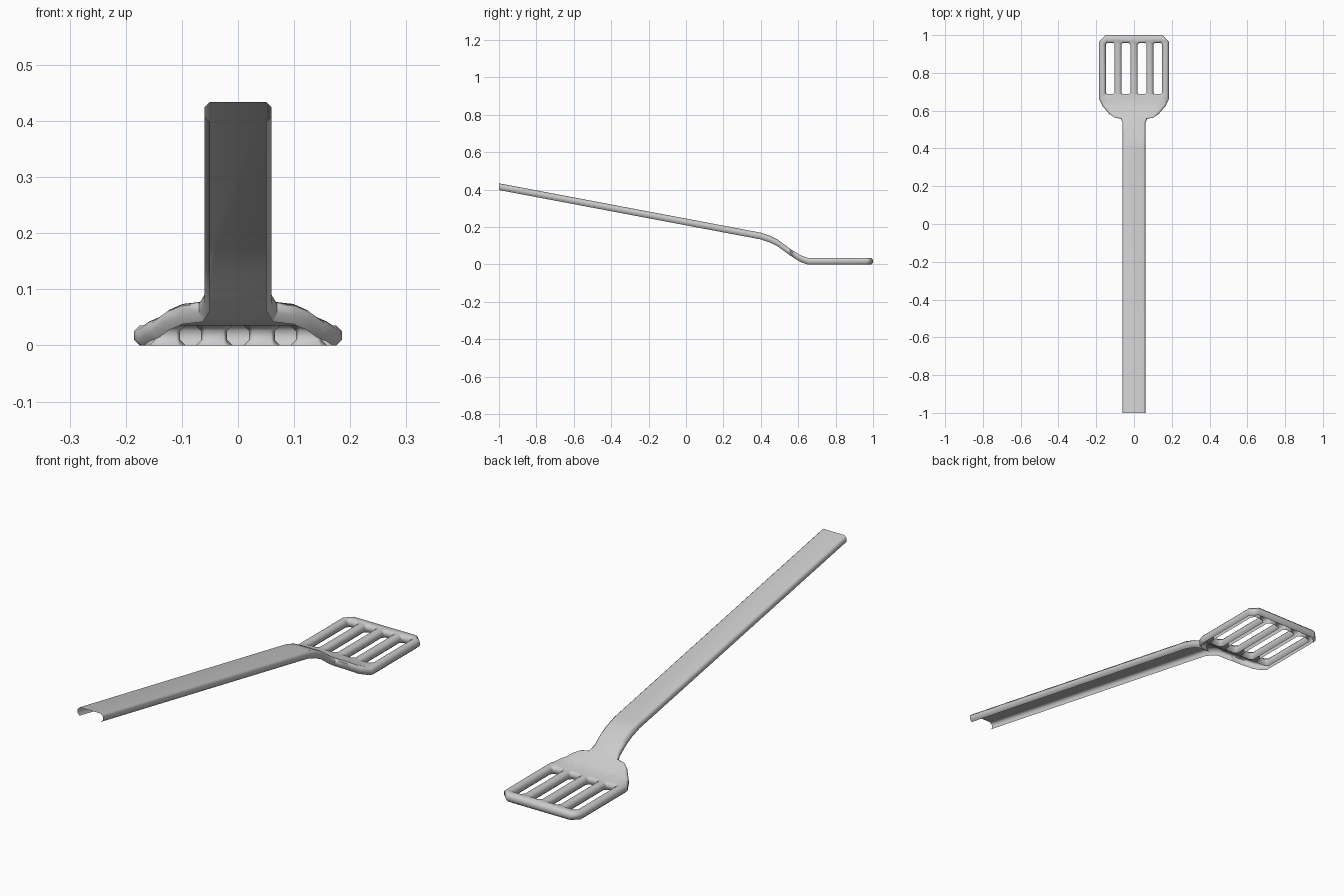
import bpy, bmesh
from mathutils import Vector

cube = bpy.data.objects.get("Cube")
if cube:
    bpy.data.objects.remove(cube, do_unlink=True)

# Right half of the plan outline, from handle end to blade tip
HALF = [(0.06, -1), (0.06, 0.535), (0.07, 0.557), (0.103, 0.563), (0.13, 0.582),
        (0.166, 0.624), (0.185, 0.66), (0.185, 0.965), (0.15, 1.0)]
# Side profile of the top surface: (y, z)
BEND = [(-1, 0.434), (0.4, 0.17), (0.45, 0.153), (0.49, 0.133), (0.555, 0.085),
        (0.61, 0.05), (0.65, 0.036), (1, 0.036)]
# Rolled edge section: (distance into the sheet, drop)
RIM = [(0.01, 0), (0, 0.01), (0, 0.026), (0.01, 0.036)]


def offset(points, d, closed):
    """Shift a path to its left by d with mitred corners."""
    pts = [Vector(p) for p in points]
    n = len(pts)
    result = []
    for i, p in enumerate(pts):
        normals = []
        for a, b in ((i - 1, i), (i, i + 1)):
            if closed or (a >= 0 and b < n):
                e = (pts[b % n] - pts[a % n]).normalized()
                normals.append(Vector((-e.y, e.x)))
        m = sum(normals, Vector((0, 0))).normalized()
        result.append(p + m * (d / m.dot(normals[0])))
    return result


def rolled_edge(bm, points, closed):
    """Add the rolled rim strips and return the edges of the top loop."""
    rows = [[bm.verts.new((p.x, p.y, -drop)) for p in offset(points, d, closed)]
            for d, drop in RIM]
    n = len(points)
    for upper, lower in zip(rows, rows[1:]):
        for i in range(n if closed else n - 1):
            j = (i + 1) % n
            bm.faces.new((upper[i], lower[i], lower[j], upper[j]))
    top = rows[0]
    edges = [bm.edges.get((top[i], top[i + 1])) for i in range(n - 1)]
    edges.append(bm.edges.get((top[-1], top[0])) or bm.edges.new((top[-1], top[0])))
    return edges


def slot(cx, y0=0.688, y1=0.958, w=0.023, c=0.007):
    """Clockwise slot outline with cut corners."""
    a, b = cx - w, cx + w
    return [(a, y0 + c), (a, y1 - c), (a + c, y1), (b - c, y1),
            (b, y1 - c), (b, y0 + c), (b - c, y0), (a + c, y0)]


def height(y):
    for (ya, za), (yb, zb) in zip(BEND, BEND[1:]):
        if y <= yb:
            return za + (zb - za) * (y - ya) / (yb - ya)
    return BEND[-1][1]


# Flat sheet with rolled outer edge and rolled slots
bm = bmesh.new()
outline = HALF + [(-x, y) for x, y in reversed(HALF)]
border = rolled_edge(bm, outline, False)
for cx in (-0.126, -0.0425, 0.0425, 0.126):
    border += rolled_edge(bm, slot(cx), True)
bmesh.ops.triangle_fill(bm, use_beauty=True, edges=border, normal=(0, 0, 1))

# Cut across at each bend, then bend the sheet to the side profile
for y, _ in BEND[1:-1]:
    bmesh.ops.bisect_plane(bm, geom=bm.verts[:] + bm.edges[:] + bm.faces[:],
                           plane_co=(0, y, 0), plane_no=(0, 1, 0), dist=1e-5)
bmesh.ops.recalc_face_normals(bm, faces=bm.faces[:])
if sum(f.normal.z * f.calc_area() for f in bm.faces) < 0:
    bmesh.ops.reverse_faces(bm, faces=bm.faces[:])
for v in bm.verts:
    v.co.z += height(v.co.y)

mesh = bpy.data.meshes.new("slotted_spatula")
bm.to_mesh(mesh)
bm.free()
spatula = bpy.data.objects.new("slotted_spatula", mesh)
bpy.context.collection.objects.link(spatula)

# Brushed metal grey
steel = bpy.data.materials.new("light_grey_metal")
steel.use_nodes = True
grey = (0.6, 0.6, 0.6, 1)
steel.diffuse_color = grey
steel.node_tree.nodes["Principled BSDF"].inputs["Base Color"].default_value = grey
mesh.materials.append(steel)

# Smooth rolled edges, flat broad faces
bpy.context.view_layer.objects.active = spatula
spatula.select_set(True)
bpy.ops.object.shade_smooth_by_angle(angle=1.1)
weighted = spatula.modifiers.new("weighted_normals", 'WEIGHTED_NORMAL')
weighted.keep_sharp = True
